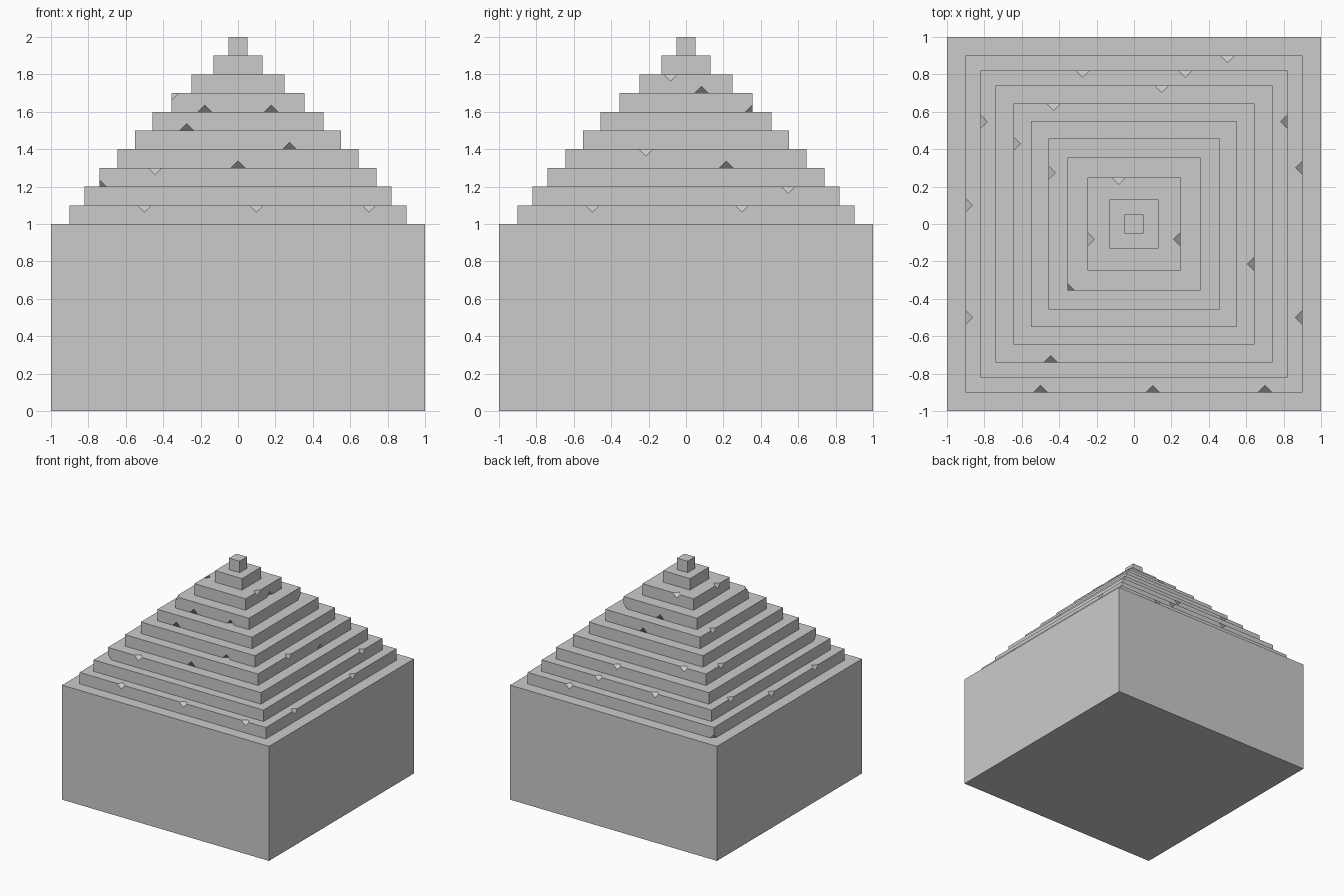
import bpy, bmesh
from mathutils import Vector

if "Cube" in bpy.data.objects:
    bpy.data.objects.remove(bpy.data.objects["Cube"])

CHIP = 0.037

# half width, segments per side, chips on the top edge, chips on the bottom edge
# each chip is a side (F/B/L/R) and a position along it
TIERS = [
    (0.90, 9, [("F", -.5), ("F", .1), ("F", .7), ("R", -.5), ("R", .3),
               ("B", .5), ("L", .1), ("L", -.5)], [("B", -.9)]),
    (0.82, 6, [("R", .55), ("B", -.27), ("B", .27), ("L", .55)], []),
    (0.74, 10, [("F", -.45), ("B", .15)], [("F", -.74)]),
    (0.643, 6, [("R", -.21), ("B", -.43), ("L", .43)], [("F", 0), ("R", .21)]),
    (0.552, 4, [], [("F", .28)]),
    (0.457, 5, [("L", .27)], [("F", -.27), ("B", .09)]),
    (0.355, 4, [("F", -.355)], [("F", -.18), ("F", .18), ("R", .355), ("B", 0)]),
    (0.248, 3, [("R", -.08), ("B", -.08), ("L", -.08)], [("R", .08)]),
    (0.13, 1, [], []),
    (0.051, 1, [], []),
]


def block(name, half, z0, z1, segs=1, top=(), bottom=()):
    """Square block with chipped points on its top and bottom edges."""
    bm = bmesh.new()
    bmesh.ops.create_cube(bm, size=2)
    for v in bm.verts:
        v.co = Vector((v.co.x * half, v.co.y * half, z1 if v.co.z > 0 else z0))
    if segs > 1:
        level = [e for e in bm.edges
                 if abs(e.verts[0].co.z - e.verts[1].co.z) < 1e-4]
        bmesh.ops.subdivide_edges(bm, edges=level, cuts=segs - 1,
                                  use_grid_fill=True)
    picked = set()
    for chips, z in ((top, z1), (bottom, z0)):
        for side, p in chips:
            x, y = {"F": (p, -half), "B": (p, half),
                    "L": (-half, p), "R": (half, p)}[side]
            spot = Vector((x, y, z))
            picked.add(min(bm.verts, key=lambda v: (v.co - spot).length))
    if picked:
        bmesh.ops.bevel(bm, geom=list(picked), offset=CHIP,
                        offset_type='OFFSET', segments=1, profile=0.5,
                        affect='VERTICES')
    bmesh.ops.recalc_face_normals(bm, faces=bm.faces[:])
    mesh = bpy.data.meshes.new(name)
    bm.to_mesh(mesh)
    bm.free()
    bpy.context.collection.objects.link(bpy.data.objects.new(name, mesh))


# Plain base block
block("base", 1.0, 0.0, 1.0)

# Stepped tiers
for i, (half, segs, top, bottom) in enumerate(TIERS):
    z = 1.0 + 0.1 * i
    block(f"tier_{i + 1}", half, z, z + 0.1, segs, top, bottom)
